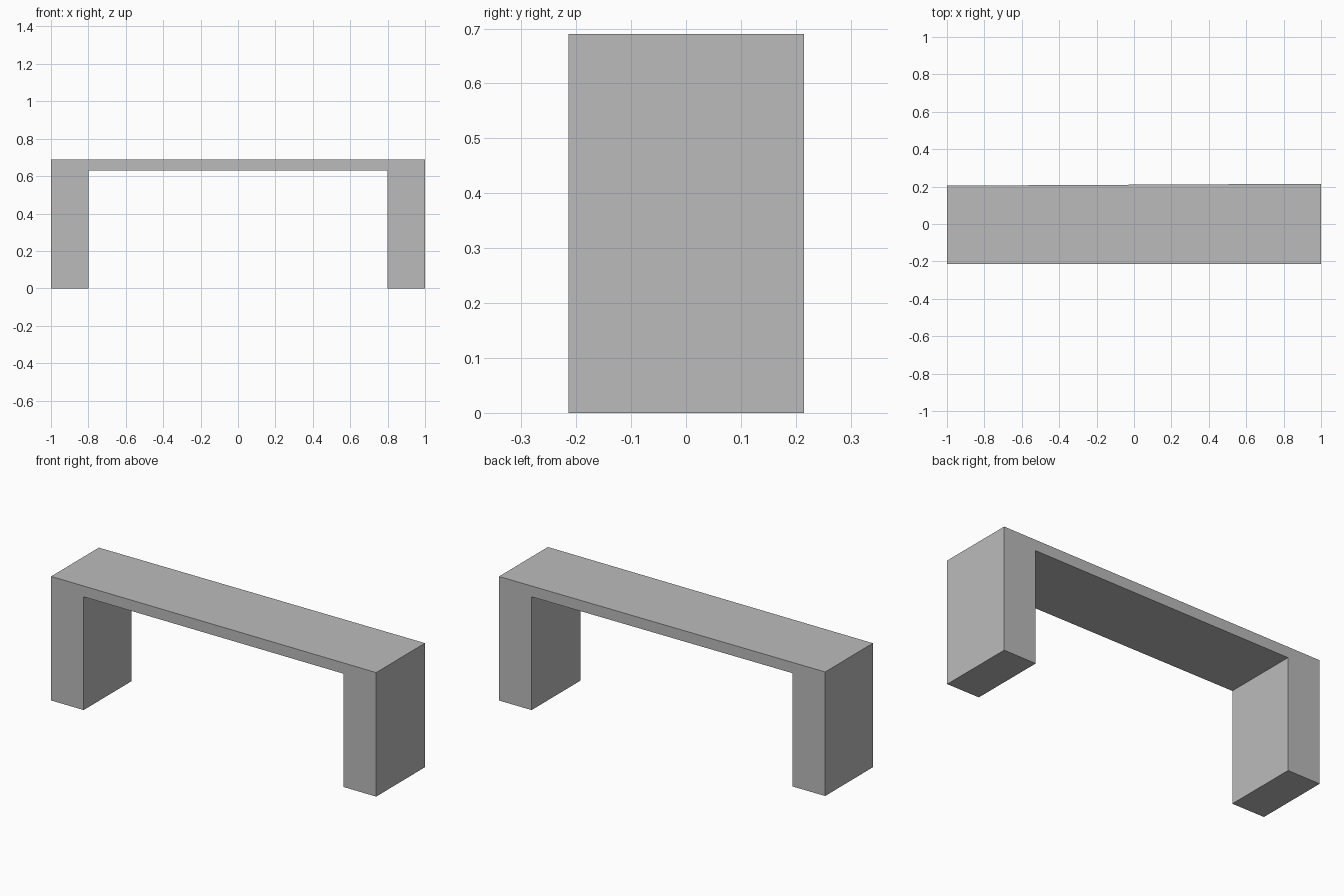
import bpy
import bmesh

cube = bpy.data.objects.get("Cube")
if cube:
    bpy.data.objects.remove(cube, do_unlink=True)

# Single stone-like grey
grey = bpy.data.materials.new("plain grey")
grey.use_nodes = True
colour = (0.5, 0.5, 0.5, 1.0)
grey.diffuse_color = colour
grey.node_tree.nodes["Principled BSDF"].inputs["Base Color"].default_value = colour

HALF, INNER = 1.0, 0.8
TOP, UNDERSIDE = 0.69, 0.63
FRONT = -0.214


def back_y(x):
    """The back face runs very slightly out of square."""
    return 0.21 + 0.005 * x


# Portal-shaped front profile: two block legs joined by a thin seat slab
profile = [(-HALF, 0), (-INNER, 0), (-INNER, UNDERSIDE), (INNER, UNDERSIDE),
           (INNER, 0), (HALF, 0), (HALF, TOP), (-HALF, TOP)]

bm = bmesh.new()
front = bm.faces.new([bm.verts.new((x, FRONT, z)) for x, z in profile])
result = bmesh.ops.extrude_face_region(bm, geom=[front], use_keep_orig=True)
for item in result["geom"]:
    if isinstance(item, bmesh.types.BMVert):
        item.co.y = back_y(item.co.x)
bmesh.ops.recalc_face_normals(bm, faces=bm.faces)

mesh = bpy.data.meshes.new("bench")
bm.to_mesh(mesh)
bm.free()
mesh.materials.append(grey)
bench = bpy.data.objects.new("bench", mesh)
bpy.context.collection.objects.link(bench)
